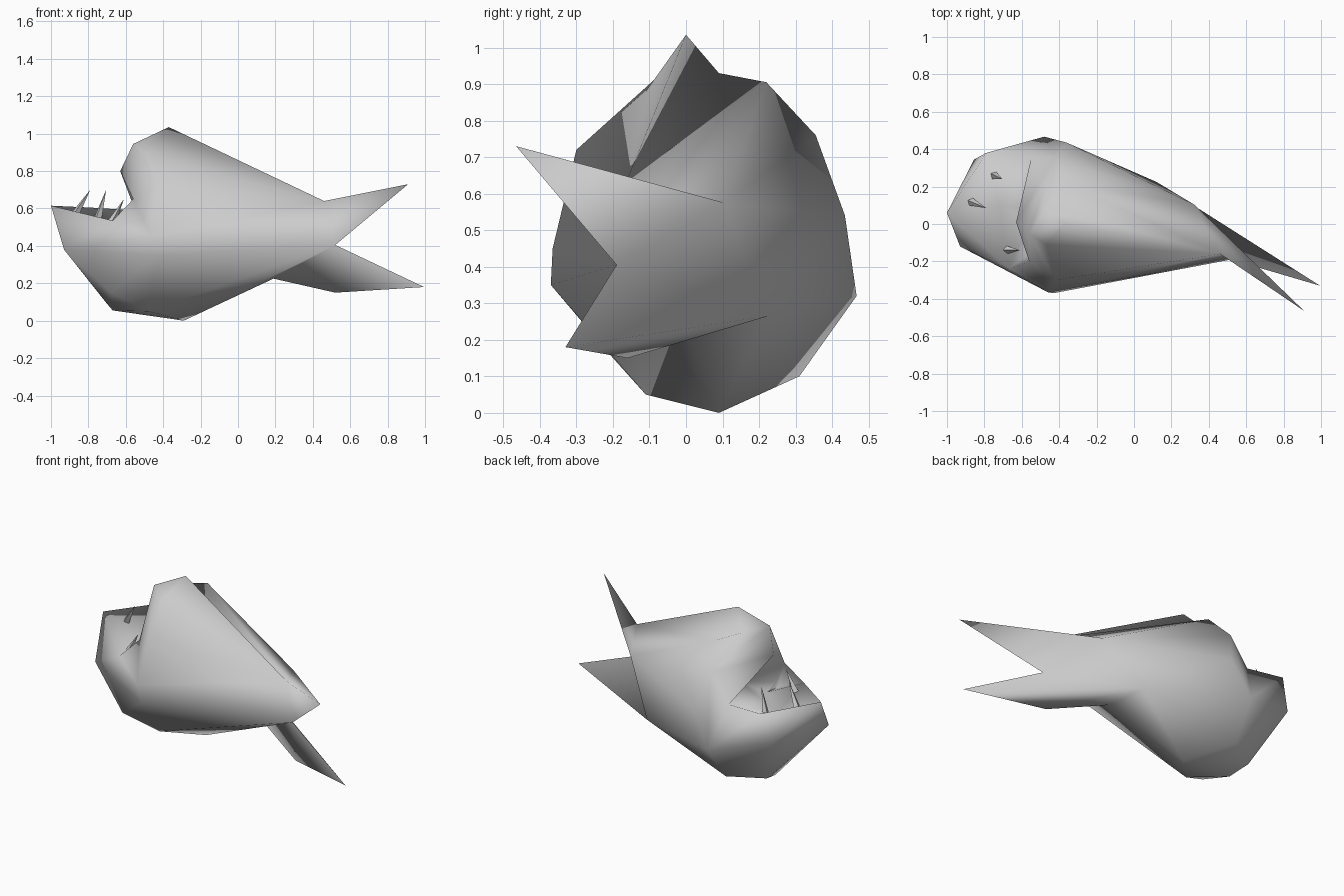
import bpy
import bmesh
import math
from mathutils import Vector

old = bpy.data.objects.get("Cube")
if old:
    bpy.data.objects.remove(old, do_unlink=True)

# One plain grey for the whole fish
grey = bpy.data.materials.new("plain grey")
grey.use_nodes = True
grey.diffuse_color = (0.6, 0.6, 0.6, 1)
shader = next(n for n in grey.node_tree.nodes if n.type == 'BSDF_PRINCIPLED')
shader.inputs["Base Color"].default_value = grey.diffuse_color
shader.inputs["Roughness"].default_value = 0.7


def finish(name, bm):
    """Turn a bmesh into a linked, coloured object."""
    bmesh.ops.recalc_face_normals(bm, faces=bm.faces)
    mesh = bpy.data.meshes.new(name)
    bm.to_mesh(mesh)
    bm.free()
    mesh.materials.append(grey)
    obj = bpy.data.objects.new(name, mesh)
    bpy.context.collection.objects.link(obj)
    return obj


def select_only(obj):
    bpy.ops.object.select_all(action='DESELECT')
    obj.select_set(True)
    bpy.context.view_layer.objects.active = obj


def hull(name, landmarks):
    """Closed low-poly volume stretched around named landmarks."""
    bm = bmesh.new()
    for key in landmarks.split():
        bm.verts.new(points[key])
    result = bmesh.ops.convex_hull(bm, input=bm.verts)
    unused = set(result["geom_interior"]) | set(result["geom_unused"])
    loose = [g for g in unused if isinstance(g, bmesh.types.BMVert)]
    bmesh.ops.delete(bm, geom=loose, context='VERTS')
    return finish(name, bm)


def combine(target, other, operation):
    """Fuse another volume into the target, or carve it out."""
    modifier = target.modifiers.new("combine", 'BOOLEAN')
    modifier.operation = operation
    modifier.solver = 'EXACT'
    modifier.object = other
    select_only(target)
    bpy.ops.object.modifier_apply(modifier=modifier.name)
    bpy.data.objects.remove(other, do_unlink=True)


def spike(name, base, tip, radius):
    """Thin four-sided tooth between two positions."""
    base, tip = Vector(base), Vector(tip)
    axis = tip - base
    bm = bmesh.new()
    bmesh.ops.create_cone(bm, cap_ends=True, segments=4, radius1=radius,
                          radius2=0, depth=axis.length)
    turn = axis.to_track_quat('Z', 'Y').to_matrix().to_4x4()
    bmesh.ops.transform(bm, matrix=turn, verts=bm.verts)
    bmesh.ops.translate(bm, vec=(base + tip) / 2, verts=bm.verts)
    return finish(name, bm)


# Landmarks of the head and back
points = {
    "peak": (-.37, 0, 1.035),
    "brow": (-.56, -.05, .945),
    "lip": (-.63, .01, .8),
    "valley": (-.467, .09, .93),
    "left_crown": (-.37, .22, .905),
    "left_temple": (-.42, .355, .76),
    "right_crown": (-.47, -.11, .88),
    "right_temple": (-.42, -.3, .72),
}
# Flanks and belly
points.update({
    "left_flank": (-.36, .435, .54),
    "left_side": (-.48, .467, .32),
    "left_belly": (-.5, .31, .1),
    "keel": (-.29, .09, 0),
    "right_side": (-.46, -.365, .45),
    "right_flank": (-.43, -.37, .35),
})
# Mouth and lower jaw
points.update({
    "left_corner": (-.55, .35, .59),
    "right_corner": (-.56, -.2, .65),
    "cheek_inside": (-.5, -.12, .5),
    "right_rim": (-.67, -.24, .535),
    "left_rim": (-.79, .38, .605),
    "jaw_tip": (-1, .06, .615),
    "left_chin": (-.855, .345, .42),
    "right_chin": (-.93, -.12, .38),
    "right_jowl": (-.68, -.2, .15),
    "left_throat": (-.7, .18, .09),
    "middle_throat": (-.67, .05, .055),
    "right_throat": (-.48, -.11, .05),
    "mouth_floor": (-.72, .1, .49),
    "gullet": (-.43, .07, .6),
})
# Tail
points.update({
    "tail_top": (.46, -.16, .64),
    "tail_under": (.19, .01, .225),
    "tail_notch": (.52, -.19, .405),
    "upper_root": (.32, .105, .575),
    "lower_root": (.12, .225, .265),
    "upper_tip": (.91, -.465, .73),
    "lower_tip": (.995, -.33, .18),
    "lower_heel": (.52, -.16, .15),
})

# Body volumes, fused into one skin
body = hull("body", "brow lip valley left_crown left_temple right_crown "
            "right_temple left_flank left_side left_belly keel right_side "
            "right_flank right_throat left_corner right_corner tail_top "
            "tail_under tail_notch upper_root lower_root")
for part, landmarks in {
    "lower_jaw": "left_corner right_rim left_rim jaw_tip left_chin right_chin "
                 "right_jowl left_throat middle_throat right_throat "
                 "left_belly keel left_side right_side right_flank",
    "crest": "peak brow right_crown valley tail_top",
    "cheek": "right_corner right_rim right_side cheek_inside",
    "upper_tail_fin": "tail_top upper_root upper_tip tail_notch",
    "lower_tail_fin": "lower_root tail_under lower_heel lower_tip tail_notch",
}.items():
    combine(body, hull(part, landmarks), 'UNION')

# Mouth hollow behind the jaw rim
hollow = hull("mouth_hollow", "jaw_tip left_rim right_rim left_corner "
              "right_corner lip mouth_floor gullet")
combine(body, hollow, 'DIFFERENCE')

# Clean the seams, then shade softly, keeping only knife edges
bm = bmesh.new()
bm.from_mesh(body.data)
bmesh.ops.remove_doubles(bm, verts=bm.verts, dist=0.004)
bmesh.ops.recalc_face_normals(bm, faces=bm.faces)
bm.to_mesh(body.data)
bm.free()
select_only(body)
bpy.ops.object.shade_smooth_by_angle(angle=math.radians(110))

# Teeth standing on the mouth floor
teeth = {
    "front_tooth": ((-.885, .125, .545), (-.79, .085, .7)),
    "left_tooth": ((-.755, .265, .525), (-.705, .24, .7)),
    "right_tooth": ((-.69, -.14, .5), (-.61, -.14, .65)),
}
for name, (base, tip) in teeth.items():
    spike(name, base, tip, 0.026)
